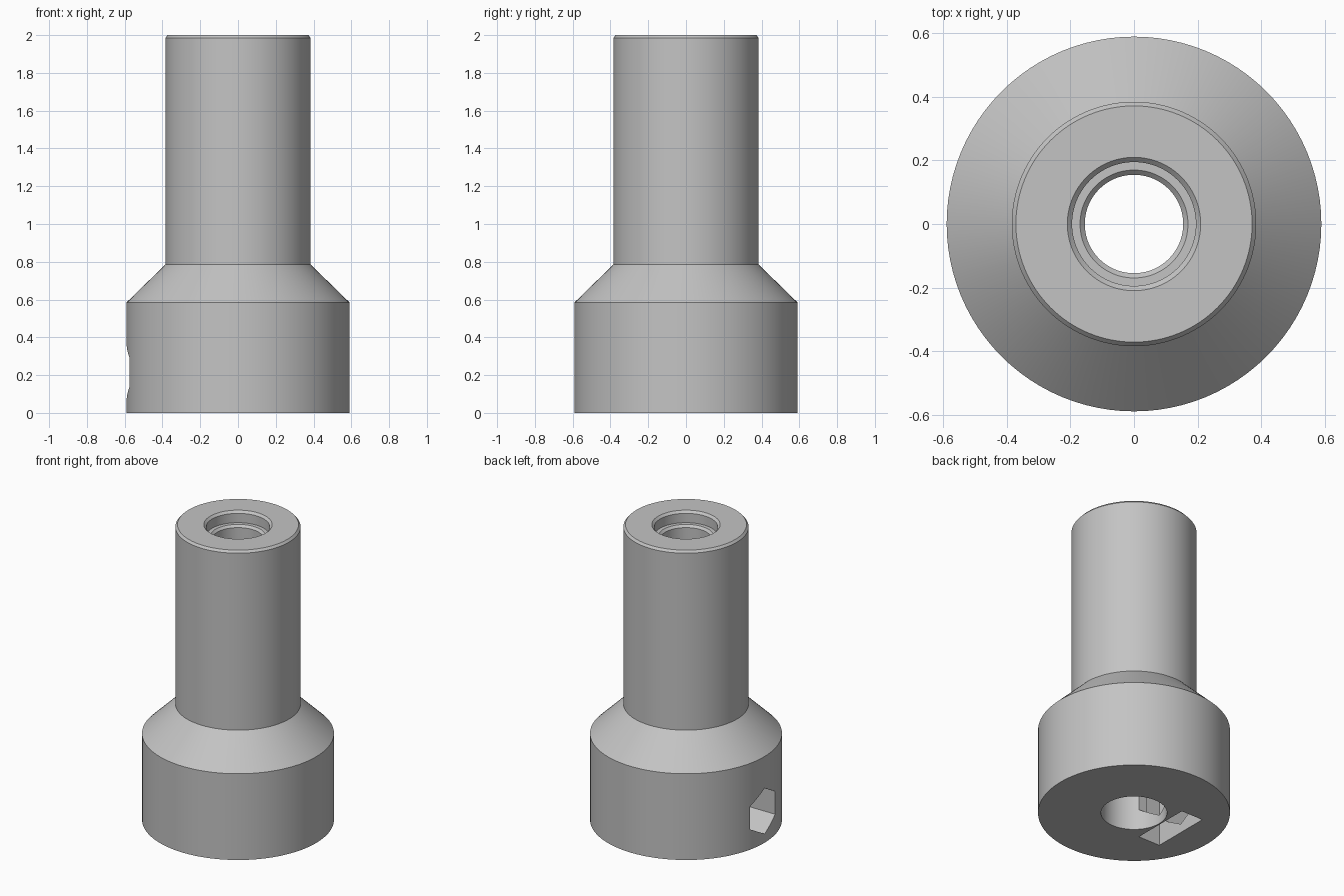
import bpy
import bmesh
from math import cos, sin, pi, radians

cube = bpy.data.objects.get("Cube")
if cube:
    bpy.data.objects.remove(cube, do_unlink=True)

grey = bpy.data.materials.new("plain grey")
grey.use_nodes = True
colour = (0.55, 0.55, 0.55, 1)
grey.diffuse_color = colour
grey.node_tree.nodes["Principled BSDF"].inputs["Base Color"].default_value = colour


def make_object(name, bm):
    bmesh.ops.recalc_face_normals(bm, faces=bm.faces)
    mesh = bpy.data.meshes.new(name)
    bm.to_mesh(mesh)
    bm.free()
    mesh.materials.append(grey)
    obj = bpy.data.objects.new(name, mesh)
    bpy.context.collection.objects.link(obj)
    return obj


def lathe(name, profile, segments=96):
    """Turn a closed (radius, height) profile around the z axis."""
    bm = bmesh.new()
    rings = [[bm.verts.new((r * cos(2 * pi * s / segments),
                            r * sin(2 * pi * s / segments), z))
              for r, z in profile] for s in range(segments)]
    for s in range(segments):
        a, b = rings[s], rings[(s + 1) % segments]
        for i in range(len(profile)):
            j = (i + 1) % len(profile)
            bm.faces.new((a[i], b[i], b[j], a[j]))
    return make_object(name, bm)


def prism_x(name, outline, x0, x1):
    """Extrude a (y, z) outline along x."""
    bm = bmesh.new()
    face = bm.faces.new([bm.verts.new((x0, y, z)) for y, z in outline])
    moved = bmesh.ops.extrude_face_region(bm, geom=[face])["geom"]
    bmesh.ops.translate(bm, vec=(x1 - x0, 0, 0),
                        verts=[v for v in moved if isinstance(v, bmesh.types.BMVert)])
    return make_object(name, bm)


# Stepped coupling body with a through bore and a recessed top seat
outside = [(0.59, 0), (0.59, 0.585), (0.385, 0.785), (0.385, 1.985), (0.372, 2)]
inside = [(0.21, 2), (0.195, 1.985), (0.195, 1.922), (0.17, 1.922),
          (0.155, 1.907), (0.155, 0.6), (0.203, 0.6), (0.203, 0)]
body = lathe("coupling_body", outside + inside)

# Hexagonal screw hole on one side, and the nut slot open at the bottom
screw_z = 0.215
hexagon = [(cos(pi / 6 + k * pi / 3), sin(pi / 6 + k * pi / 3)) for k in range(6)]
screw_hole = prism_x("screw_hole_cutter",
                     [(0.155 * y, screw_z + 0.155 * z) for y, z in hexagon],
                     -0.75, -0.1)
w = 0.205
nut_top = screw_z + w / cos(pi / 6)
shoulder = screw_z + w * 0.577
nut_slot = prism_x("nut_slot_cutter",
                   [(-w, -0.1), (w, -0.1), (w, shoulder), (0, nut_top), (-w, shoulder)],
                   -0.375, -0.212)

bpy.ops.object.select_all(action="DESELECT")
bpy.context.view_layer.objects.active = body
body.select_set(True)
for cutter in (screw_hole, nut_slot):
    cutter.hide_render = True
    cut = body.modifiers.new(cutter.name, "BOOLEAN")
    cut.operation = "DIFFERENCE"
    cut.solver = "EXACT"
    cut.object = cutter
    bpy.ops.object.modifier_apply(modifier=cut.name)
    bpy.data.objects.remove(cutter, do_unlink=True)

# Smooth round walls, crisp edges
bpy.ops.object.shade_smooth_by_angle(angle=radians(25))
